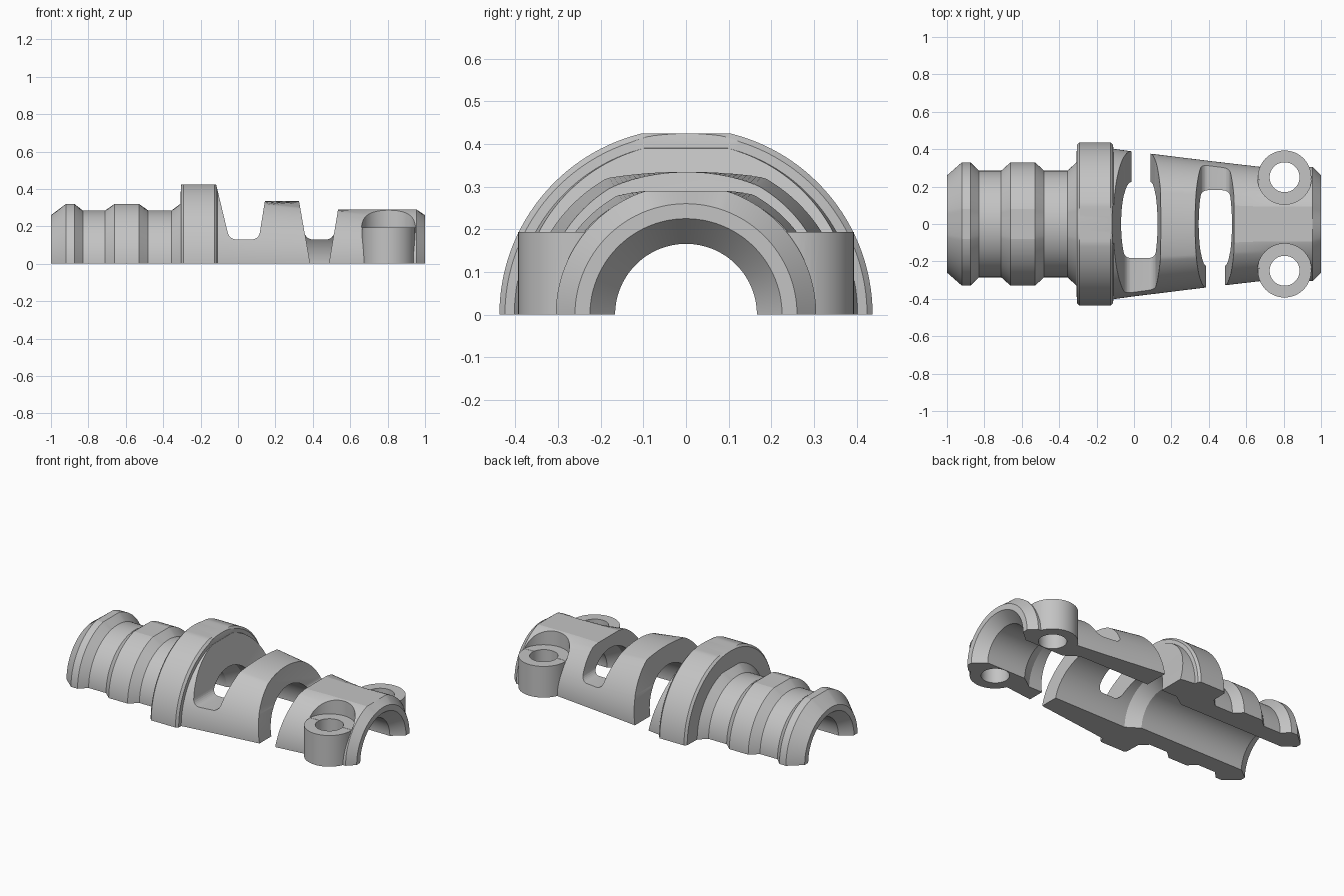
import bpy, bmesh, math

if "Cube" in bpy.data.objects:
    bpy.data.objects.remove(bpy.data.objects["Cube"], do_unlink=True)

grey = bpy.data.materials.new("plain_grey")
grey.use_nodes = True
grey.diffuse_color = (0.55, 0.55, 0.55, 1)
grey.node_tree.nodes["Principled BSDF"].inputs["Base Color"].default_value = (0.55, 0.55, 0.55, 1)


def make(name, bm):
    bmesh.ops.recalc_face_normals(bm, faces=bm.faces[:])
    mesh = bpy.data.meshes.new(name)
    bm.to_mesh(mesh)
    bm.free()
    mesh.materials.append(grey)
    ob = bpy.data.objects.new(name, mesh)
    bpy.context.collection.objects.link(ob)
    return ob


def lathe(name, stations, steps):
    """Solid around the x axis; each station is x, radius, optional flat top height."""
    bm = bmesh.new()
    rings = []
    for x, r, *flat in stations:
        top = flat[0] if flat else 9
        angles = [2 * math.pi * (i + .5) / steps for i in range(steps)]
        rings.append([bm.verts.new((x, r * math.cos(a), min(top, r * math.sin(a)))) for a in angles])
    for p, q in zip(rings, rings[1:]):
        for i in range(steps):
            j = (i + 1) % steps
            bm.faces.new((p[i], p[j], q[j], q[i]))
    bm.faces.new(rings[0])
    bm.faces.new(rings[-1])
    return make(name, bm)


def prism(name, outline, y0, y1, fillet=0):
    """Outline in x, z extruded along y; the first two points may get a rounded edge."""
    bm = bmesh.new()
    a = [bm.verts.new((x, y0, z)) for x, z in outline]
    b = [bm.verts.new((x, y1, z)) for x, z in outline]
    n = len(outline)
    for i in range(n):
        j = (i + 1) % n
        bm.faces.new((a[i], a[j], b[j], b[i]))
    bm.faces.new(a)
    bm.faces.new(b)
    if fillet:
        edges = [bm.edges.get((a[i], b[i])) for i in (0, 1)]
        bmesh.ops.bevel(bm, geom=edges, offset=fillet, segments=6, profile=0.5, affect='EDGES')
    return make(name, bm)


def cylinder(name, x, y, r, z0, z1):
    bm = bmesh.new()
    bmesh.ops.create_cone(bm, cap_ends=True, segments=64, radius1=r, radius2=r, depth=z1 - z0)
    bmesh.ops.translate(bm, verts=bm.verts[:], vec=(x, y, (z0 + z1) / 2))
    return make(name, bm)


def combine(target, tool, operation='DIFFERENCE'):
    mod = target.modifiers.new("cut", 'BOOLEAN')
    mod.object = tool
    mod.operation = operation
    mod.solver = 'EXACT'
    bpy.context.view_layer.objects.active = target
    bpy.ops.object.modifier_apply(modifier=mod.name)
    bpy.data.objects.remove(tool, do_unlink=True)


# Outer body: ribbed neck, flange, tapered sleeve and clamp end
body = lathe("half_shell", [
    (-1, .26), (-.92, .33, .32), (-.875, .33, .32), (-.83, .285), (-.71, .285),
    (-.66, .33, .32), (-.53, .33, .32), (-.48, .285), (-.355, .285), (-.308, .33, .32),
    (-.305, .424), (-.292, .437, .425), (-.125, .437, .425), (-.112, .424),
    (-.11, .402, .39), (-.03, .391, .38), (0, .387, .335), (.43, .334, .335),
    (.44, .333, .29), (.68, .305, .29), (.955, .305, .29), (1, .26)], 192)

# Screw lugs with clearance above them
for side in (-1, 1):
    combine(body, cylinder("clearance", .805, side * .25, .145, .195, .6))
    combine(body, cylinder("lug", .805, side * .25, .143, -.1, .194), 'UNION')

# Bore: flared ends, narrow tube, wide chamber, narrow clamp
combine(body, lathe("bore", [
    (-1.1, .225), (-1, .225), (-.93, .172), (-.2, .172), (-.12, .225), (.58, .222),
    (.66, .166), (.93, .166), (1, .225), (1.1, .225)], 128))

for side in (-1, 1):
    combine(body, cylinder("screw_hole", .805, side * .25, .08, -.5, .5))

# Keep the upper half only
combine(body, prism("lower_half", [(-1.2, -1), (1.2, -1), (1.2, 0), (-1.2, 0)], -1, 1))

# Flex slots: shallow across the whole width, deep on one side
for left, left_slope, right, right_slope, side in (
        (-.015, -.24, .09, .16, 1), (.385, -.175, .487, .165, -1)):
    def outline(low, inset):
        return [(left + left_slope * low + inset, low), (right + right_slope * low - inset, low),
                (right + right_slope * .6 - inset, .6), (left + left_slope * .6 + inset, .6)]
    combine(body, prism("shallow_slot", outline(.13, 0), -.61, .61, .035))
    combine(body, prism("deep_slot", outline(-.1, .001), side * .01, side * .6))

# Smooth shading with crisp edges
bpy.ops.object.select_all(action='DESELECT')
body.select_set(True)
bpy.context.view_layer.objects.active = body
bpy.ops.object.shade_smooth_by_angle(angle=math.radians(11))
